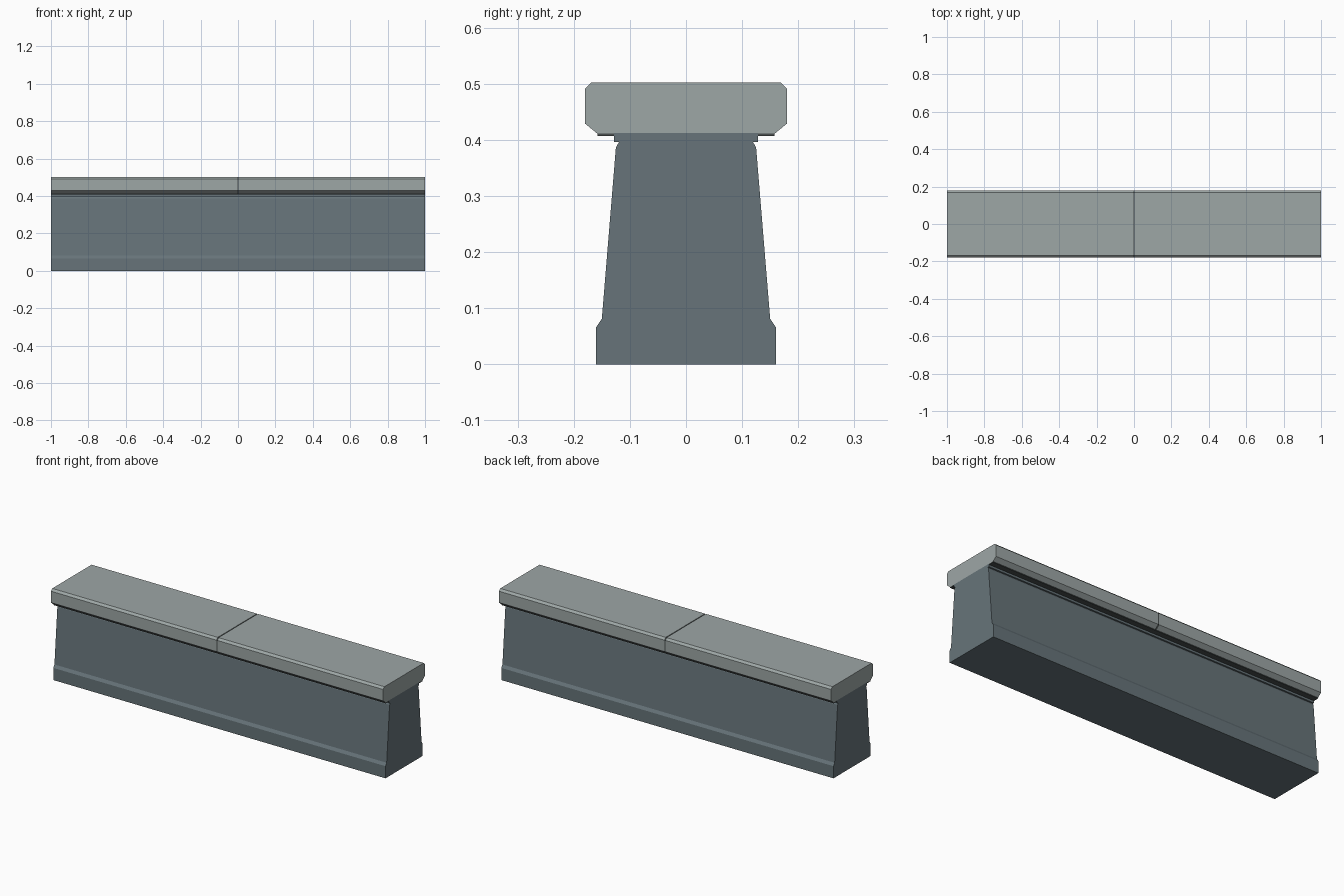
import bpy, bmesh

if "Cube" in bpy.data.objects:
    bpy.data.objects.remove(bpy.data.objects["Cube"])

def material(name, rgb):
    m = bpy.data.materials.new(name)
    m.diffuse_color = (*rgb, 1)
    m.use_nodes = True
    m.node_tree.nodes["Principled BSDF"].inputs["Base Color"].default_value = m.diffuse_color
    return m

wall_stone = material("slate wall stone", (0.135, 0.175, 0.193))
cap_stone = material("pale coping stone", (0.34, 0.385, 0.38))
mortar = material("dark joint", (0.065, 0.075, 0.075))

def extrude_profile(name, half, x0, x1, mat):
    """Mirror a half profile of (y, z) points and sweep it along x."""
    pts = half + [(-y, z) for y, z in reversed(half)]
    bm = bmesh.new()
    a = [bm.verts.new((x0, y, z)) for y, z in pts]
    b = [bm.verts.new((x1, y, z)) for y, z in pts]
    n = len(pts)
    bm.faces.new(a)
    bm.faces.new(b)
    for i in range(n):
        j = (i + 1) % n
        bm.faces.new((a[i], a[j], b[j], b[i]))
    bmesh.ops.recalc_face_normals(bm, faces=bm.faces)
    me = bpy.data.meshes.new(name)
    bm.to_mesh(me)
    bm.free()
    me.materials.append(mat)
    ob = bpy.data.objects.new(name, me)
    bpy.context.collection.objects.link(ob)
    return ob

# Tapered wall with a chamfered plinth
extrude_profile("wall_body", [(0.16, 0), (0.16, 0.066), (0.15, 0.081),
                              (0.125, 0.386), (0.119, 0.397)], -1, 1, wall_stone)

# Bedding course between wall and coping
extrude_profile("bedding_course", [(0.128, 0.396), (0.128, 0.412)], -1, 1, wall_stone)

# Coping slabs with a narrow joint between them
slab = [(0.158, 0.411), (0.18, 0.429), (0.18, 0.491), (0.169, 0.502)]
gap = 0.004
extrude_profile("coping_left", slab, -1, -gap, cap_stone)
extrude_profile("coping_right", slab, gap, 1, cap_stone)

# Joint filling, slightly recessed
fill = [(0.156, 0.412), (0.178, 0.43), (0.178, 0.49), (0.168, 0.5)]
extrude_profile("coping_joint", fill, -gap, gap, mortar)

# Drip strips under both coping edges
for side, name in ((-1, "drip_front"), (1, "drip_back")):
    strip = extrude_profile(name, [(0.015, 0.407), (0.015, 0.412)], -1, 1, mortar)
    strip.location.y = side * 0.143
